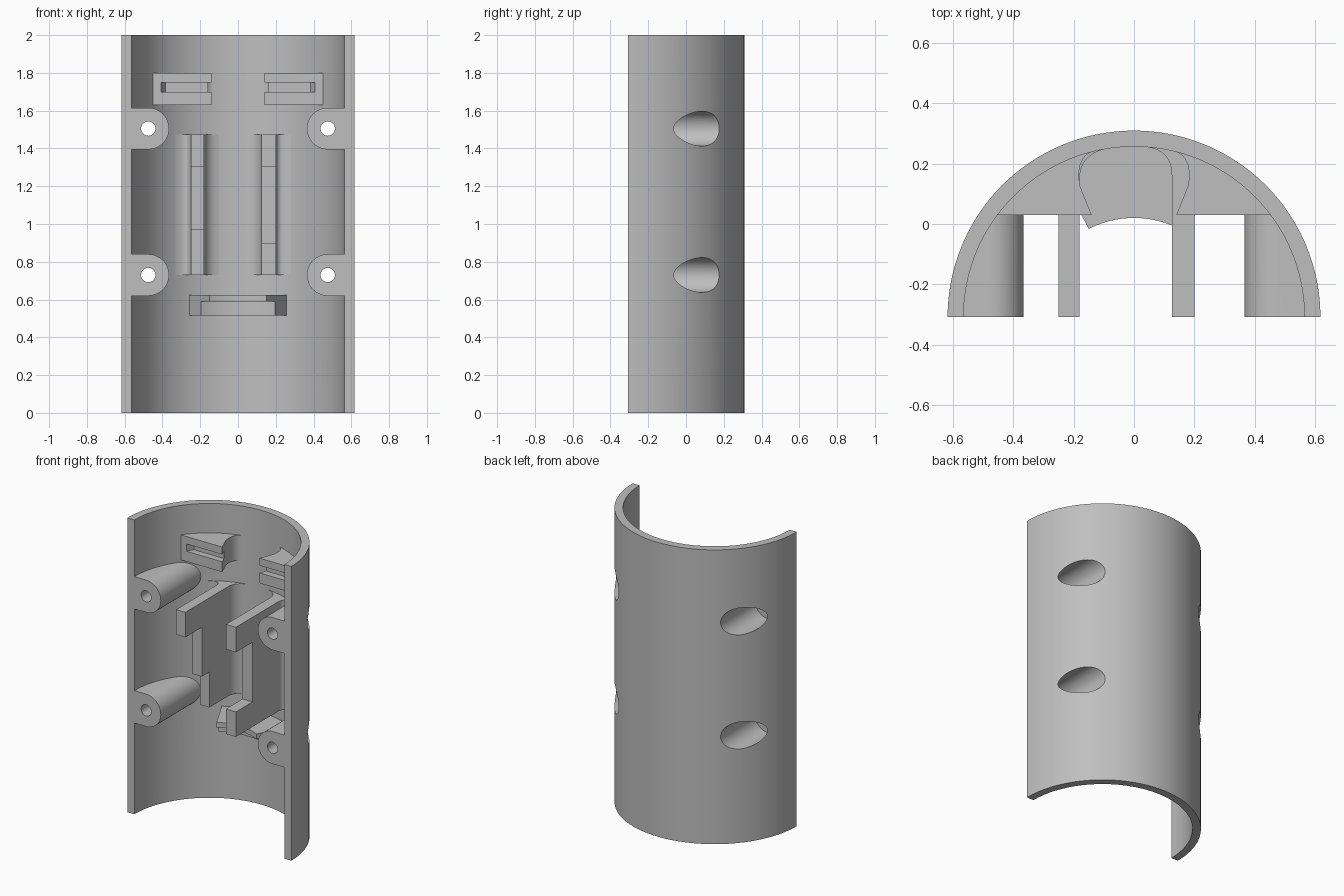
import bpy, bmesh, math

cube = bpy.data.objects.get("Cube")
if cube:
    bpy.data.objects.remove(cube, do_unlink=True)

CY = -0.308            # axis of the half tube
R_OUT, R_IN = 0.617, 0.564
R_BED = 0.575          # radius at which inner parts are bedded in the wall

grey = bpy.data.materials.new("plain grey")
grey.use_nodes = True
colour = (0.52, 0.52, 0.52, 1)
grey.diffuse_color = colour
grey.node_tree.nodes["Principled BSDF"].inputs["Base Color"].default_value = colour


def prism(name, pts, lo, hi, axis="z"):
    """Extrude a closed 2D profile along z (xy profile) or y (xz profile)."""
    bm = bmesh.new()
    place = (lambda u, v, h: (u, v, h)) if axis == "z" else (lambda u, v, h: (u, h, v))
    face = bm.faces.new([bm.verts.new(place(u, v, lo)) for u, v in pts])
    new = bmesh.ops.extrude_face_region(bm, geom=[face])["geom"]
    verts = [g for g in new if isinstance(g, bmesh.types.BMVert)]
    bmesh.ops.translate(bm, verts=verts, vec=place(0, 0, hi - lo))
    bmesh.ops.recalc_face_normals(bm, faces=bm.faces)
    mesh = bpy.data.meshes.new(name)
    bm.to_mesh(mesh)
    bm.free()
    mesh.materials.append(grey)
    obj = bpy.data.objects.new(name, mesh)
    bpy.context.collection.objects.link(obj)
    return obj


def boolean(obj, tools, operation="DIFFERENCE"):
    for tool in tools:
        mod = obj.modifiers.new("cut", "BOOLEAN")
        mod.object, mod.operation, mod.solver = tool, operation, "EXACT"
    dg = bpy.context.evaluated_depsgraph_get()
    mesh = bpy.data.meshes.new_from_object(obj.evaluated_get(dg))
    obj.modifiers.clear()
    obj.data = mesh


def discard(objs):
    for o in objs:
        bpy.data.objects.remove(o, do_unlink=True)


def arc(r, a0, a1, n, cx=0, cy=CY):
    return [(cx + r * math.cos(a0 + (a1 - a0) * i / n),
             cy + r * math.sin(a0 + (a1 - a0) * i / n)) for i in range(n + 1)]


def circle(r, x, z, n=48):
    return arc(r, 0, math.tau, n, x, z)[:-1]


def wall_y(x, r=R_IN):
    return CY + math.sqrt(r * r - x * x)


def bed(x0, x1, n=12):
    """Points along the wall, from x0 to x1."""
    xs = [x0 + (x1 - x0) * i / n for i in range(n + 1)]
    return [(x, wall_y(x, R_BED)) for x in xs]


def curve(p, c, q, n=8):
    """Rounded corner from p to q, pulled toward c."""
    ts = [i / n for i in range(n + 1)]
    return [tuple((1 - t) ** 2 * p[k] + 2 * t * (1 - t) * c[k] + t * t * q[k]
                  for k in (0, 1)) for t in ts]


# Half-tube shell
shell = prism("half_tube_shell", arc(R_OUT, 0, math.pi, 96) + arc(R_IN, math.pi, 0, 96), 0, 2)
parts = [shell]

# Screw bosses, with through holes and counterbores opening at the back
limit = prism("boss_limit", circle(R_BED, 0, CY, 192), 0.1, 1.9)
holes = []
BX, BR = 0.475, 0.11
for s, side in ((1, "left"), (-1, "right")):
    for z, level in ((1.505, "upper"), (0.73, "lower")):
        outline = [(s * x, v) for x, v in
                   [(0.6, z - BR)] + arc(BR, -math.pi / 2, -1.5 * math.pi, 32, BX, z)
                   + [(0.6, z + BR)]]
        boss = prism(f"{level}_{side}_screw_boss", outline, CY, 0.3, "y")
        boolean(boss, [limit], "INTERSECT")
        bore = prism("counterbore", circle(0.092, s * BX, z), -0.2, 0.5, "y")
        hole = prism("screw_hole", circle(0.038, s * BX, z, 32), -0.5, -0.1, "y")
        boolean(boss, [bore, hole])
        holes.append(bore)
        discard([hole])
        parts.append(boss)
boolean(shell, holes)
discard(holes + [limit])


# Upright rails with filleted roots
def rail(name, x0, x1, front, lo, hi, f=0.08):
    y0, y1 = wall_y(x0), wall_y(x1)
    pts = [(x0, front), (x1, front)]
    pts += curve((x1, y1 - f), (x1, y1), (x1 + f, wall_y(x1 + f)))
    pts += bed(x1 + f, x0 - f)
    pts += curve((x0 - f, wall_y(x0 - f)), (x0, y0), (x0, y0 - f))
    parts.append(prism(name, pts, lo, hi))


for side, x0, x1, step, foot in (("right", -0.25, -0.18, 0.97, -0.05),
                                 ("left", 0.125, 0.2, 0.9, CY)):
    rail(f"{side}_rail_top_arm", x0, x1, CY, 1.305, 1.475)
    rail(f"{side}_rail_web", x0, x1, -0.13, step, 1.305)
    rail(f"{side}_rail_foot", x0, x1, foot, 0.73, step)

# Slotted upper clips
for s, side in ((1, "left"), (-1, "right")):
    pts = [(0.14, 0.03)] + curve((0.18, 0.13), (0.195, 0.24), (0.11, wall_y(0.11)))
    pts += bed(0.11, 0.465)
    clip = prism(f"{side}_slotted_clip", [(s * x, y) for x, y in pts], 1.63, 1.80)
    slot = prism("slot", [(s * x, y) for x, y in
                          ((0.1, 0), (0.425, 0), (0.385, 0.075), (0.1, 0.075))], 1.70, 1.75)
    boolean(clip, [slot])
    discard([slot])
    parts.append(clip)

# Curved lower bracket: a deep lip over a shallower ledge
half = math.radians(27.2)
for name, r, lo, hi in (("bracket_lip", 0.328, 0.59, 0.625), ("bracket_ledge", 0.427, 0.515, 0.59)):
    a, b = math.pi / 2 - half, math.pi / 2 + half
    parts.append(prism(name, arc(r, a, b, 24) + arc(R_BED, b, a, 24), lo, hi))

# Smooth curved faces, keep crisp edges
bpy.ops.object.select_all(action="DESELECT")
for o in parts:
    o.select_set(True)
bpy.context.view_layer.objects.active = shell
bpy.ops.object.shade_smooth_by_angle(angle=math.radians(30))
bpy.ops.object.select_all(action="DESELECT")
